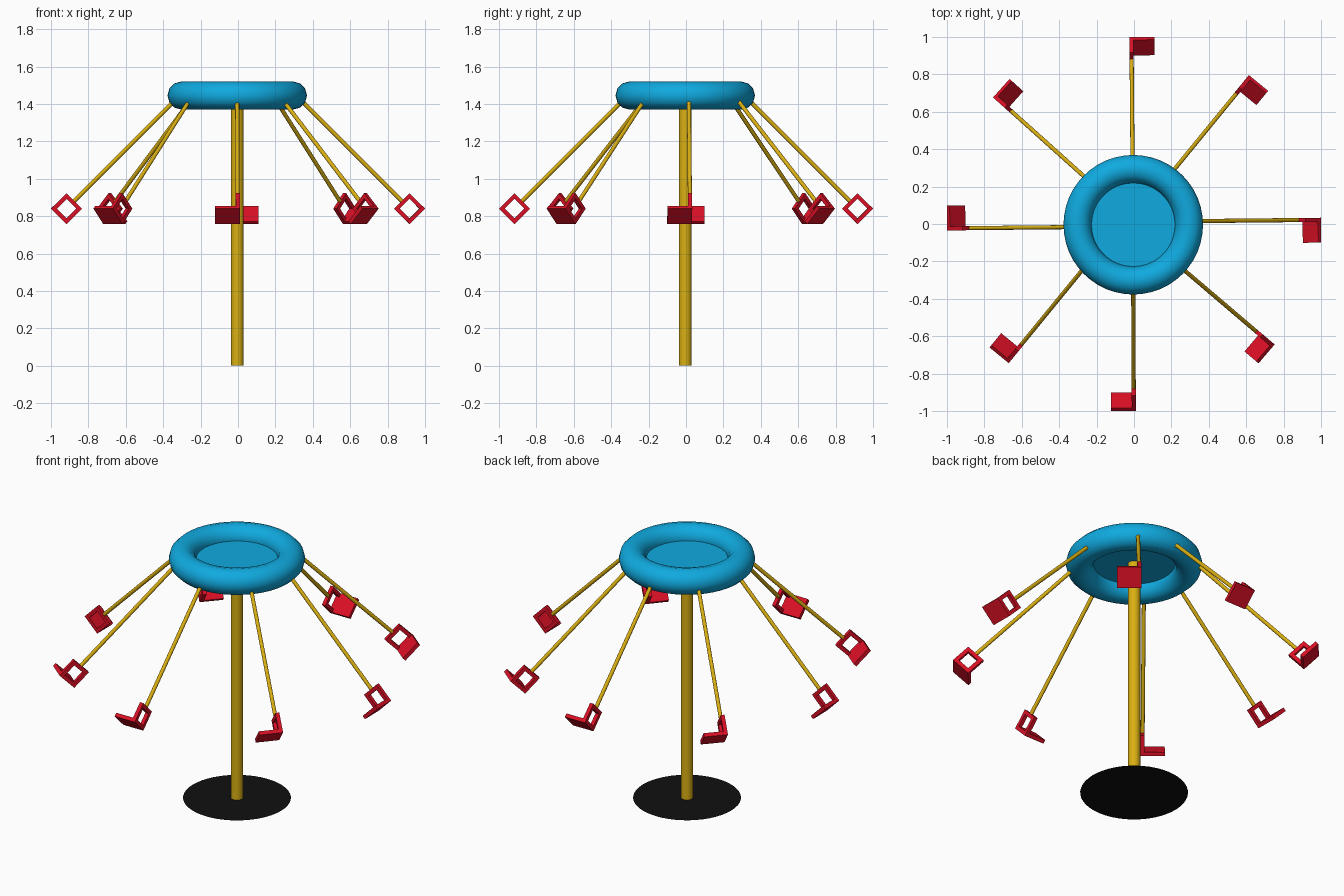
import bpy, bmesh
from math import radians, sqrt, pi
from mathutils import Matrix, Vector

if "Cube" in bpy.data.objects:
    bpy.data.objects.remove(bpy.data.objects["Cube"])


def make_material(name, rgb):
    mat = bpy.data.materials.new(name)
    mat.use_nodes = True
    mat.diffuse_color = (*rgb, 1)
    mat.node_tree.nodes["Principled BSDF"].inputs["Base Color"].default_value = (*rgb, 1)
    return mat


BLUE = make_material("canopy blue", (0.005, 0.40, 0.74))
YELLOW = make_material("pole yellow", (0.70, 0.43, 0.006))
RED = make_material("seat red", (0.70, 0.005, 0.018))
BLACK = make_material("base black", (0.005, 0.005, 0.005))


def finish(obj, name, mat, smooth=False):
    obj.name = obj.data.name = name
    obj.data.materials.append(mat)
    if smooth:
        bpy.ops.object.select_all(action='DESELECT')
        obj.select_set(True)
        bpy.context.view_layer.objects.active = obj
        bpy.ops.object.shade_smooth_by_angle(angle=radians(40))
    return obj


def from_bmesh(bm, name, mat, smooth=False):
    mesh = bpy.data.meshes.new(name)
    bm.to_mesh(mesh)
    bm.free()
    obj = bpy.data.objects.new(name, mesh)
    bpy.context.collection.objects.link(obj)
    return finish(obj, name, mat, smooth)


def add_box(bm, low, high, matrix):
    low, high = Vector(low), Vector(high)
    place = matrix @ Matrix.Translation((low + high) / 2) @ Matrix.Diagonal((*(high - low), 1))
    bmesh.ops.create_cube(bm, size=1, matrix=place)


# Base disc, centre pole and canopy
CENTRE = -0.004
RING_Z = 1.445

bpy.ops.mesh.primitive_circle_add(vertices=48, radius=0.295, fill_type='NGON',
                                  location=(CENTRE, CENTRE, 0))
finish(bpy.context.object, "base_disc", BLACK)

bpy.ops.mesh.primitive_cylinder_add(vertices=16, radius=0.034, depth=RING_Z - 0.002,
                                    location=(CENTRE, CENTRE, RING_Z / 2))
finish(bpy.context.object, "centre_pole", YELLOW, True)

bpy.ops.mesh.primitive_torus_add(major_segments=48, minor_segments=12, major_radius=0.298,
                                 minor_radius=0.075, location=(CENTRE, CENTRE, RING_Z))
finish(bpy.context.object, "canopy_ring", BLUE, True)

bpy.ops.mesh.primitive_circle_add(vertices=48, radius=0.24, fill_type='NGON',
                                  location=(CENTRE, CENTRE, RING_Z))
finish(bpy.context.object, "canopy_disc", BLUE)

# Swings: heading in degrees, sideways offset, radial offset
SWINGS = [(0.6, 0.012, 0), (50.7, 0.018, 0.005), (90.5, 0.005, 0), (138.1, -0.011, 0.013),
          (180.6, 0.013, 0), (230.7, -0.058, 0), (270.3, -0.006, 0), (319.6, -0.014, -0.01)]
HALF = 0.083 / sqrt(2)   # half side of the square frame
BAR = 0.022              # frame and seat thickness
REACH = 0.83             # frame centre to the ring end of the arm

for i, (heading, side, out) in enumerate(SWINGS, 1):
    place = (Matrix.Rotation(radians(heading), 4, 'Z')
             @ Matrix.Translation((0.917 + out, side, 0.84))
             @ Matrix.Rotation(radians(45), 4, 'Y'))

    # Arm running from the ring down to the frame
    bm = bmesh.new()
    length = REACH - HALF
    bmesh.ops.create_cone(bm, cap_ends=True, segments=12, radius1=0.011, radius2=0.011, depth=length,
                          matrix=place @ Matrix.Translation((-HALF - length / 2, 0, 0))
                          @ Matrix.Rotation(pi / 2, 4, 'Y'))
    from_bmesh(bm, f"swing_arm_{i}", YELLOW, True)

    # Open square frame made of four bars
    bm = bmesh.new()
    for k in range(4):
        turn = place @ Matrix.Rotation(k * pi / 2, 4, 'Y')
        add_box(bm, (HALF - BAR, -BAR / 2, -HALF), (HALF, BAR / 2, HALF - BAR), turn)
    from_bmesh(bm, f"seat_frame_{i}", RED)

    # Seat plate sticking out from the lower outer bar
    bm = bmesh.new()
    add_box(bm, (HALF - BAR, -0.122, -HALF), (HALF, -BAR / 2, HALF), place)
    from_bmesh(bm, f"seat_plate_{i}", RED)
